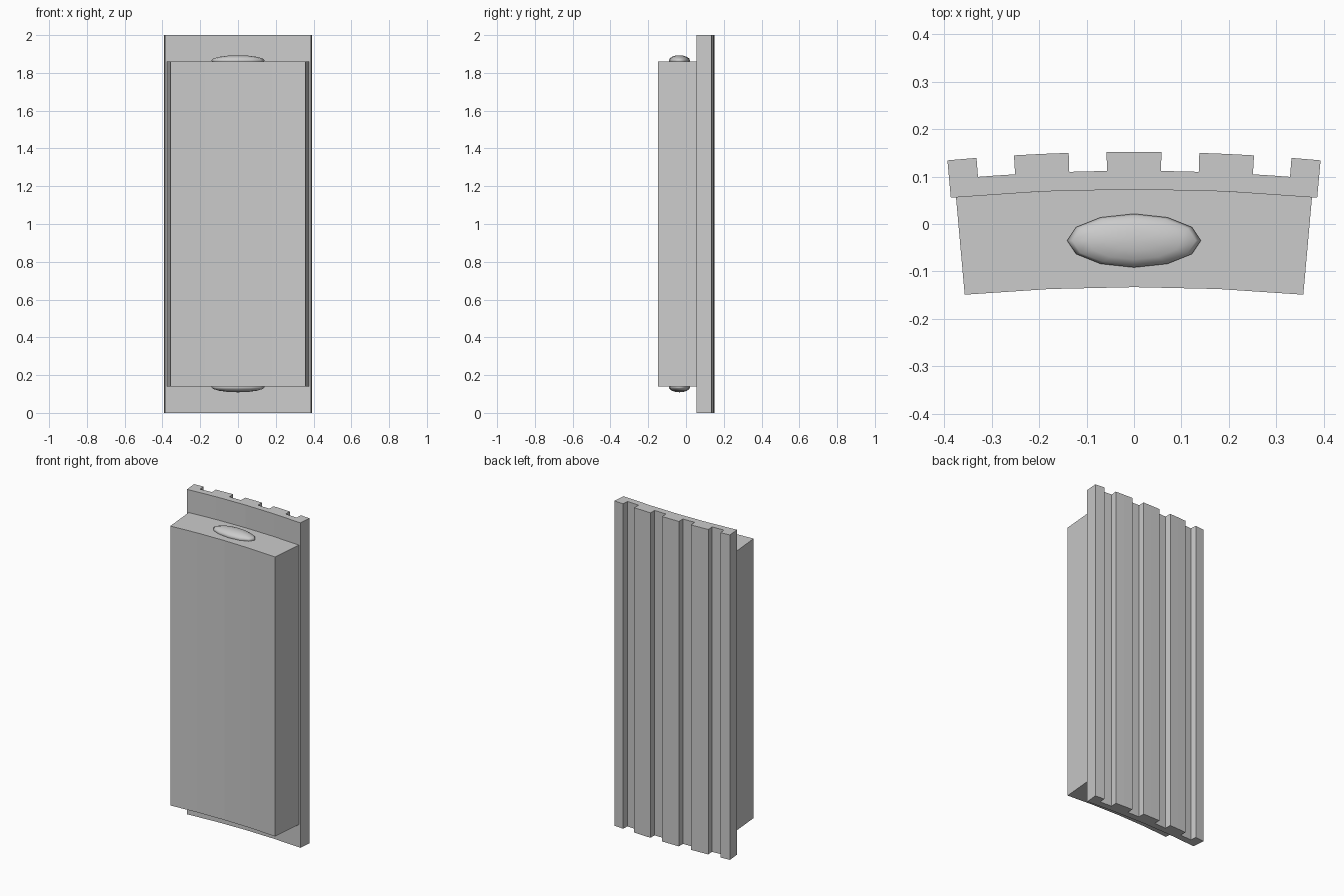
import bpy, bmesh, math

cube = bpy.data.objects.get("Cube")
if cube:
    bpy.data.objects.remove(cube, do_unlink=True)

CENTER_Y = -4.15                      # axis of the shared curvature
R_FRONT, R_JOINT, R_GROOVE, R_BACK = 4.017, 4.223, 4.262, 4.302

grey = bpy.data.materials.new("plain grey")
grey.use_nodes = True
colour = (0.6, 0.6, 0.6, 1)
grey.diffuse_color = colour
grey.node_tree.nodes["Principled BSDF"].inputs["Base Color"].default_value = colour


def polar(radius, angle):
    return radius * math.sin(angle), CENTER_Y + radius * math.cos(angle)


def arc(radius, start, end, steps):
    return [polar(radius, start + (end - start) * i / steps) for i in range(steps + 1)]


def finish(name, bm):
    bmesh.ops.recalc_face_normals(bm, faces=bm.faces)
    mesh = bpy.data.meshes.new(name)
    bm.to_mesh(mesh)
    bm.free()
    obj = bpy.data.objects.new(name, mesh)
    bpy.context.collection.objects.link(obj)
    mesh.materials.append(grey)
    return obj


def extrude_profile(name, points, bottom, top):
    bm = bmesh.new()
    face = bm.faces.new([bm.verts.new((x, y, bottom)) for x, y in points])
    up = bmesh.ops.extrude_face_region(bm, geom=[face], use_keep_orig=True)
    for v in up["geom"]:
        if isinstance(v, bmesh.types.BMVert):
            v.co.z = top
    return finish(name, bm)


# Curved backing plate with four grooves along its back
HALF_PLATE = 0.0915
cuts = [0.0134, 0.032, 0.0588, 0.0772]
edges = [-HALF_PLATE] + [-a for a in reversed(cuts)] + cuts + [HALF_PLATE]
outline = arc(R_JOINT, HALF_PLATE, -HALF_PLATE, 4)
for i, (a, b) in enumerate(zip(edges, edges[1:])):
    outline += arc(R_GROOVE if i % 2 else R_BACK, a, b, 2)
extrude_profile("backing_plate", outline, 0, 2)

# Thick curved block in front of the plate
HALF_BLOCK = 0.0889
block = arc(R_FRONT, -HALF_BLOCK, HALF_BLOCK, 4) + arc(R_JOINT, HALF_BLOCK, -HALF_BLOCK, 4)
extrude_profile("front_block", block, 0.14, 1.86)

# Flattened oval buttons at both ends of the block
for name, z in (("lower_button", 0.137), ("upper_button", 1.865)):
    bm = bmesh.new()
    bmesh.ops.create_uvsphere(bm, u_segments=12, v_segments=8, radius=1)
    bmesh.ops.scale(bm, vec=(0.141, 0.0565, 0.028), verts=bm.verts)
    bmesh.ops.translate(bm, vec=(0, -0.035, z), verts=bm.verts)
    for f in bm.faces:
        f.smooth = True
    finish(name, bm)
